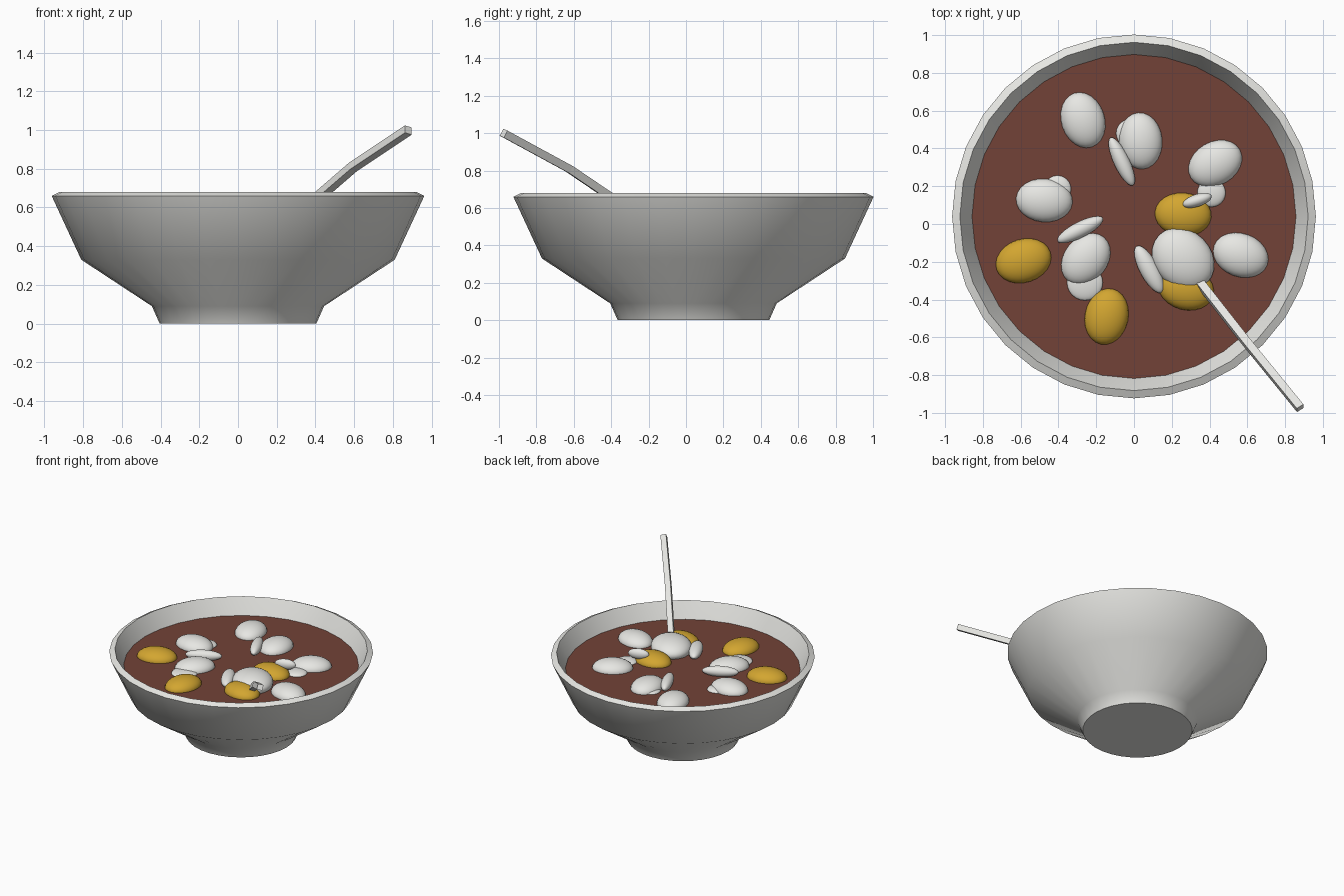
import bpy, bmesh, math
from mathutils import Vector

cube = bpy.data.objects.get("Cube")
if cube:
    bpy.data.objects.remove(cube, do_unlink=True)

BOWL_Y = 0.04
SOUP_Z = 0.555


def material(name, rgb):
    mat = bpy.data.materials.new(name)
    mat.use_nodes = True
    colour = (*rgb, 1)
    mat.diffuse_color = colour
    mat.node_tree.nodes["Principled BSDF"].inputs["Base Color"].default_value = colour
    return mat


white = material("porcelain_white", (0.8, 0.8, 0.77))
brown = material("soup_brown", (0.17, 0.055, 0.038))
yellow = material("golden_yellow", (0.65, 0.38, 0.03))


def smooth(obj, degrees):
    bpy.ops.object.select_all(action="DESELECT")
    obj.select_set(True)
    bpy.context.view_layer.objects.active = obj
    bpy.ops.object.shade_smooth_by_angle(angle=math.radians(degrees))


def lathe(name, profile, mat, steps):
    """Spin a radius/height profile about the bowl's axis."""
    bm = bmesh.new()
    verts = [bm.verts.new((r, 0, z)) for r, z in profile]
    edges = [bm.edges.new(pair) for pair in zip(verts, verts[1:])]
    bmesh.ops.spin(bm, geom=verts + edges, cent=(0, 0, 0), axis=(0, 0, 1),
                   angle=math.tau, steps=steps)
    bmesh.ops.remove_doubles(bm, verts=bm.verts, dist=0.0005)
    bmesh.ops.recalc_face_normals(bm, faces=bm.faces)
    mesh = bpy.data.meshes.new(name)
    bm.to_mesh(mesh)
    bm.free()
    obj = bpy.data.objects.new(name, mesh)
    obj.location.y = BOWL_Y
    bpy.context.collection.objects.link(obj)
    mesh.materials.append(mat)
    smooth(obj, 50)
    return obj


def ellipsoid(name, x, y, z, size, angle, mat):
    bpy.ops.mesh.primitive_uv_sphere_add(segments=24, ring_count=14,
                                         location=(x, y, z))
    obj = bpy.context.object
    obj.name = name
    obj.scale = size
    obj.rotation_euler.z = math.radians(angle)
    obj.data.materials.append(mat)
    smooth(obj, 180)
    return obj


# Bowl with foot, stepped wall, bevelled rim and hollow inside
lathe("bowl", [(0, 0), (0.405, 0), (0.445, 0.09), (0.81, 0.33), (0.963, 0.66),
               (0.922, 0.68), (0.855, 0.55), (0.77, 0.36), (0.4, 0.12), (0, 0.1)],
      white, 32)

# Soup surface
bpy.ops.mesh.primitive_circle_add(vertices=64, radius=0.858, fill_type="NGON",
                                  location=(0, BOWL_Y, SOUP_Z))
soup = bpy.context.object
soup.name = "soup"
soup.data.materials.append(brown)

# Large pieces, half sunk in the soup: x, y, angle
large = (0.15, 0.115, 0.07)
for i, (x, y, angle) in enumerate([(-0.27, 0.55, 108), (0.035, 0.44, 95),
                                   (0.43, 0.32, 30), (-0.475, 0.125, -5),
                                   (-0.255, -0.185, 50), (0.565, -0.165, -20)]):
    ellipsoid(f"white_piece_{i + 1}", x, y, SOUP_Z, large, angle, white)
for i, (x, y, angle) in enumerate([(0.26, 0.05, -5), (-0.585, -0.195, 18),
                                   (-0.145, -0.49, 78), (0.275, -0.34, -15)]):
    ellipsoid(f"yellow_piece_{i + 1}", x, y, SOUP_Z, large, angle, yellow)

# Slim slivers lying on the surface: x, y, length, width, height, angle
for i, (x, y, z, a, b, angle) in enumerate([(-0.065, 0.33, 0.58, 0.14, 0.042, 115),
                                            (-0.285, -0.03, 0.585, 0.135, 0.042, 27),
                                            (0.08, -0.24, 0.58, 0.14, 0.05, 118),
                                            (0.335, 0.125, 0.62, 0.08, 0.033, 18)]):
    ellipsoid(f"sliver_{i + 1}", x, y, z, (a, b, 0.04), angle, white)

# Flat slices peeking out beside the large pieces
for i, (x, y, r) in enumerate([(-0.02, 0.48, 0.075), (0.41, 0.165, 0.075),
                               (-0.405, 0.185, 0.072), (-0.26, -0.31, 0.095)]):
    ellipsoid(f"slice_{i + 1}", x, y, SOUP_Z, (r, r, 0.025), 0, white)

# Spoon head
ellipsoid("spoon_head", 0.26, -0.185, 0.58, (0.18, 0.15, 0.08), -45, white)

# Spoon handle: a square bar with one bend
path = [Vector(p) for p in [(0.34, -0.3, 0.59), (0.595, -0.625, 0.81),
                            (0.88, -0.975, 1.0)]]
curve = bpy.data.curves.new("spoon_handle", "CURVE")
curve.dimensions = "3D"
curve.bevel_depth = 0.03
curve.bevel_resolution = 0
curve.use_fill_caps = True
spline = curve.splines.new("POLY")
spline.points.add(len(path) - 1)
for point, co in zip(spline.points, path):
    point.co = (*co, 1)
    point.tilt = math.radians(30)
spline.use_smooth = False
curve.materials.append(white)
handle = bpy.data.objects.new("spoon_handle", curve)
bpy.context.collection.objects.link(handle)
